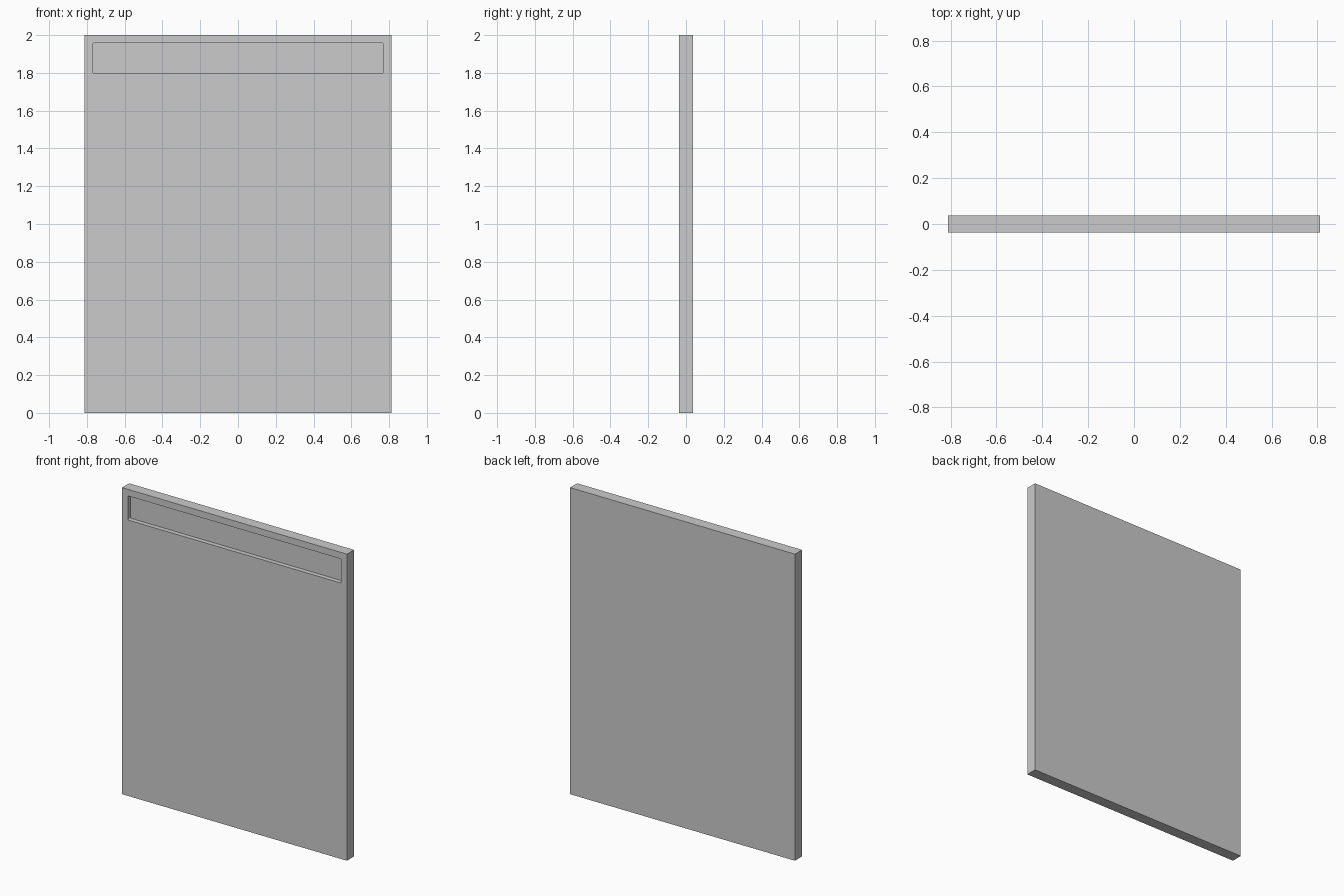
import bpy, bmesh
from mathutils import Matrix, Vector

if "Cube" in bpy.data.objects:
    bpy.data.objects.remove(bpy.data.objects["Cube"])

W, T, H = 1.624, 0.073, 2.0            # panel width, thickness, height
SLOT_W, SLOT_Z0, SLOT_Z1 = 1.54, 1.80, 1.957
SLOT_DEPTH = 0.03


def box(name, size, centre, corner=0.0):
    """Box with optional rounding of the edges that run along y."""
    bm = bmesh.new()
    bmesh.ops.create_cube(bm, size=1.0,
                          matrix=Matrix.Translation(centre) @ Matrix.Diagonal((*size, 1)))
    if corner:
        edges = [e for e in bm.edges
                 if abs((e.verts[0].co - e.verts[1].co).normalized().y) > 0.9]
        bmesh.ops.bevel(bm, geom=edges, offset=corner, segments=3,
                        profile=0.5, affect='EDGES')
    mesh = bpy.data.meshes.new(name)
    bm.to_mesh(mesh)
    bm.free()
    obj = bpy.data.objects.new(name, mesh)
    bpy.context.collection.objects.link(obj)
    return obj


# Flat upright panel
panel = box("panel", (W, T, H), Vector((0, 0, H / 2)))

# Shallow slot near the top of the front face
cutter = box("slot_cutter", (SLOT_W, SLOT_DEPTH * 2, SLOT_Z1 - SLOT_Z0),
             Vector((0, -T / 2, (SLOT_Z0 + SLOT_Z1) / 2)), corner=0.006)
cutter.hide_render = True
cutter.hide_viewport = False
cutter.display_type = 'WIRE'

cut = panel.modifiers.new("slot", 'BOOLEAN')
cut.operation = 'DIFFERENCE'
cut.solver = 'EXACT'
cut.object = cutter

# Apply the cut and remove the helper
bpy.context.view_layer.objects.active = panel
panel.select_set(True)
bpy.ops.object.modifier_apply(modifier=cut.name)
bpy.data.objects.remove(cutter)
